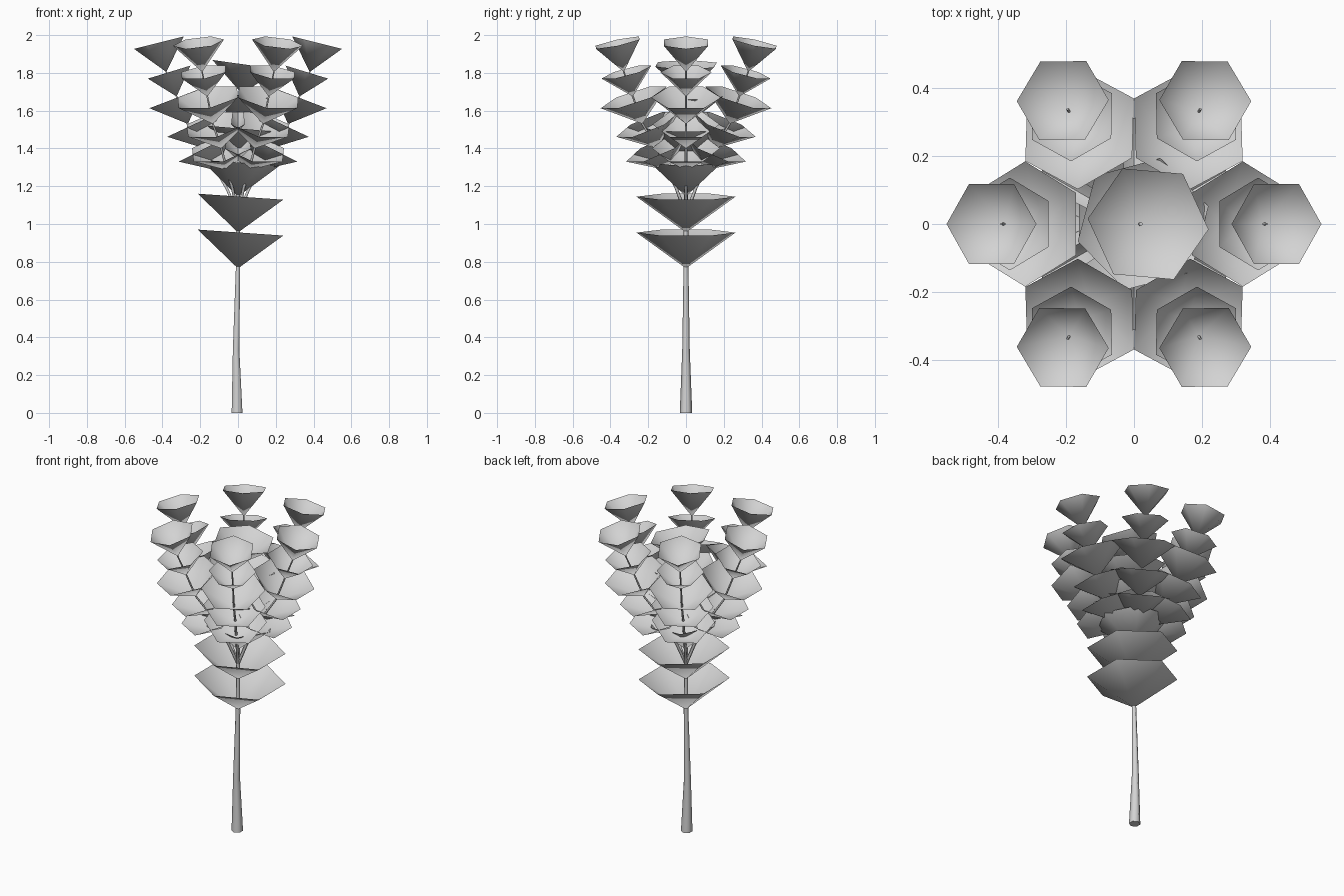
import bpy
import bmesh
from math import radians, sin, cos, pi
from mathutils import Matrix, Vector

cube = bpy.data.objects.get("Cube")
if cube:
    bpy.data.objects.remove(cube, do_unlink=True)

grey = bpy.data.materials.new("plain_grey")
grey.use_nodes = True
grey.diffuse_color = (0.65, 0.65, 0.65, 1)
grey.node_tree.nodes["Principled BSDF"].inputs["Base Color"].default_value = (0.65, 0.65, 0.65, 1)


def leaf_cup(name, apex, azimuth, tilt, spin, radius, depth):
    """Open six-sided cone, apex down, leaning by tilt towards azimuth."""
    place = (Matrix.Translation(apex) @ Matrix.Rotation(radians(azimuth), 4, "Z")
             @ Matrix.Rotation(radians(tilt), 4, "Y"))
    bm = bmesh.new()
    tip = bm.verts.new(place @ Vector((0, 0, 0)))
    rim = []
    for i in range(6):
        a = radians(spin) + i * pi / 3
        rim.append(bm.verts.new(place @ Vector((radius * cos(a), radius * sin(a), depth))))
    for i in range(6):
        face = bm.faces.new((tip, rim[i], rim[i - 1]))
        face.smooth = True
    bmesh.ops.recalc_face_normals(bm, faces=bm.faces)
    mesh = bpy.data.meshes.new(name)
    bm.to_mesh(mesh)
    bm.free()
    mesh.materials.append(grey)
    bpy.context.collection.objects.link(bpy.data.objects.new(name, mesh))


def stem(name, points):
    """Tapered tube through (position, radius) pairs."""
    curve = bpy.data.curves.new(name, "CURVE")
    curve.dimensions = "3D"
    curve.bevel_depth = 1
    curve.bevel_resolution = 1
    curve.use_fill_caps = True
    line = curve.splines.new("POLY")
    line.points.add(len(points) - 1)
    for p, (pos, radius) in zip(line.points, points):
        p.co = (*pos, 1)
        p.radius = radius
    line.use_smooth = True
    curve.materials.append(grey)
    bpy.context.collection.objects.link(bpy.data.objects.new(name, curve))


# Trunk, slightly bent
stem("trunk", [((-0.005, 0, 0), 0.033), ((-0.01, 0, 0.33), 0.02), ((0, 0, 0.77), 0.013),
               ((0, 0, 1.15), 0.011), ((0.01, 0, 1.5), 0.009), ((0.02, 0, 1.72), 0.006)])

# Cups up the trunk: x, z, tilt, spin, radius, depth
trunk_cups = [(0, 0.765, 4, 30, 0.262, 0.19), (0, 0.955, 4, 30, 0.262, 0.19),
              (0, 1.145, 4, 0, 0.21, 0.18), (0.005, 1.335, 5, 30, 0.21, 0.17),
              (0.01, 1.52, 6, 15, 0.2, 0.16), (0.02, 1.69, 8, -5, 0.18, 0.155)]
for n, (x, z, tilt, spin, radius, depth) in enumerate(trunk_cups):
    leaf_cup(f"trunk_cup_{n + 1}", (x, 0, z), 0, tilt, spin, radius, depth)

# Cups along a branch: distance out, z, tilt, spin, radius, depth
branch_cups = [(0.116, 1.285, 27, 30, 0.18, 0.13), (0.176, 1.40, 25, 30, 0.178, 0.14),
               (0.266, 1.53, 21, 30, 0.184, 0.15), (0.325, 1.675, 17, 30, 0.136, 0.135),
               (0.38, 1.805, 14, 0, 0.136, 0.16)]
path = [(0.0, 1.05), (0.06, 1.19)] + [c[:2] for c in branch_cups] + [(0.39, 1.83)]

# Six matching branches around the trunk
for k in range(6):
    az = 60 * k
    c, s = cos(radians(az)), sin(radians(az))
    stem(f"branch_{k + 1}", [((r * c, r * s, z), 0.009 - 0.0008 * i)
                             for i, (r, z) in enumerate(path)])
    for n, (r, z, tilt, spin, radius, depth) in enumerate(branch_cups):
        leaf_cup(f"branch_{k + 1}_cup_{n + 1}", (r * c, r * s, z), az, tilt, spin, radius, depth)
